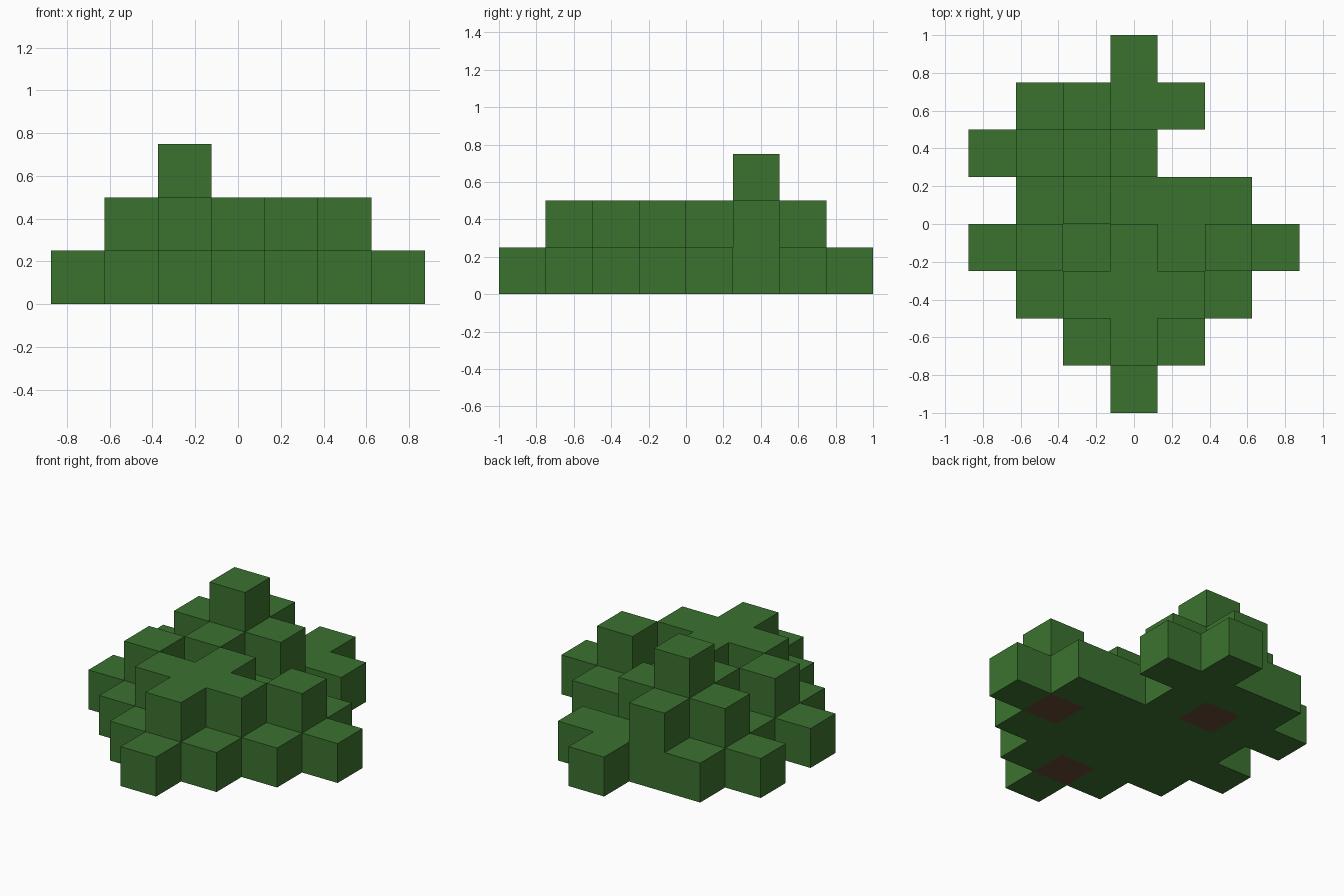
import bpy
import bmesh
from mathutils import Vector

if "Cube" in bpy.data.objects:
    bpy.data.objects.remove(bpy.data.objects["Cube"], do_unlink=True)

CELL = 0.25
# Height of the foliage in blocks, front row first, from -x to +x
ROWS = [
    "...1...",
    "..121..",
    ".12221.",
    "1212121",
    ".12111.",
    "1232...",
    ".1211..",
    "...1...",
]
TRUNKS = [(3, 1), (5, 3), (2, 5)]  # column, row of each trunk


def material(name, color):
    mat = bpy.data.materials.new(name)
    mat.use_nodes = True
    mat.diffuse_color = color
    bsdf = next(n for n in mat.node_tree.nodes if n.type == 'BSDF_PRINCIPLED')
    bsdf.inputs["Base Color"].default_value = color
    bsdf.inputs["Roughness"].default_value = 0.9
    return mat


def height(col, row):
    if 0 <= row < len(ROWS) and 0 <= col < len(ROWS[row]):
        h = ROWS[row][col]
        return 0 if h == "." else int(h)
    return 0


def filled(block):
    col, row, level = block
    return 0 <= level < height(col, row)


def centre(block):
    col, row, level = block
    return Vector((col - 3, row - 3.5, level + 0.5)) * CELL


def add_side(bm, block, axis, sign):
    """One square side of a block, wound so that it faces outward."""
    normal, u, v = Vector(), Vector(), Vector()
    normal[axis] = sign
    u[(axis + 1) % 3] = sign
    v[(axis + 2) % 3] = 1
    mid = centre(block)
    corners = [normal - u - v, normal + u - v, normal + u + v, normal - u + v]
    return bm.faces.new([bm.verts.new(mid + c * CELL / 2) for c in corners])


# Outer shell of the foliage: only sides without a neighbouring block
bm = bmesh.new()
trunk_faces = []
for row, line in enumerate(ROWS):
    for col in range(len(line)):
        for level in range(height(col, row)):
            block = (col, row, level)
            for axis in range(3):
                for sign in (-1, 1):
                    beside = list(block)
                    beside[axis] += sign
                    if filled(beside):
                        continue
                    face = add_side(bm, block, axis, sign)
                    if beside[2] < 0 and (col, row) in TRUNKS:
                        trunk_faces.append(face)

# Trunk ends showing in the underside
bmesh.ops.inset_individual(bm, faces=trunk_faces, thickness=0.01)
for face in trunk_faces:
    face.material_index = 1
bmesh.ops.remove_doubles(bm, verts=bm.verts, dist=0.001)

mesh = bpy.data.meshes.new("bush_foliage")
bm.to_mesh(mesh)
bm.free()
mesh.materials.append(material("leaf green", (0.044, 0.167, 0.028, 1)))
mesh.materials.append(material("trunk brown", (0.133, 0.072, 0.033, 1)))
bush = bpy.data.objects.new("bush_foliage", mesh)
bpy.context.collection.objects.link(bush)
